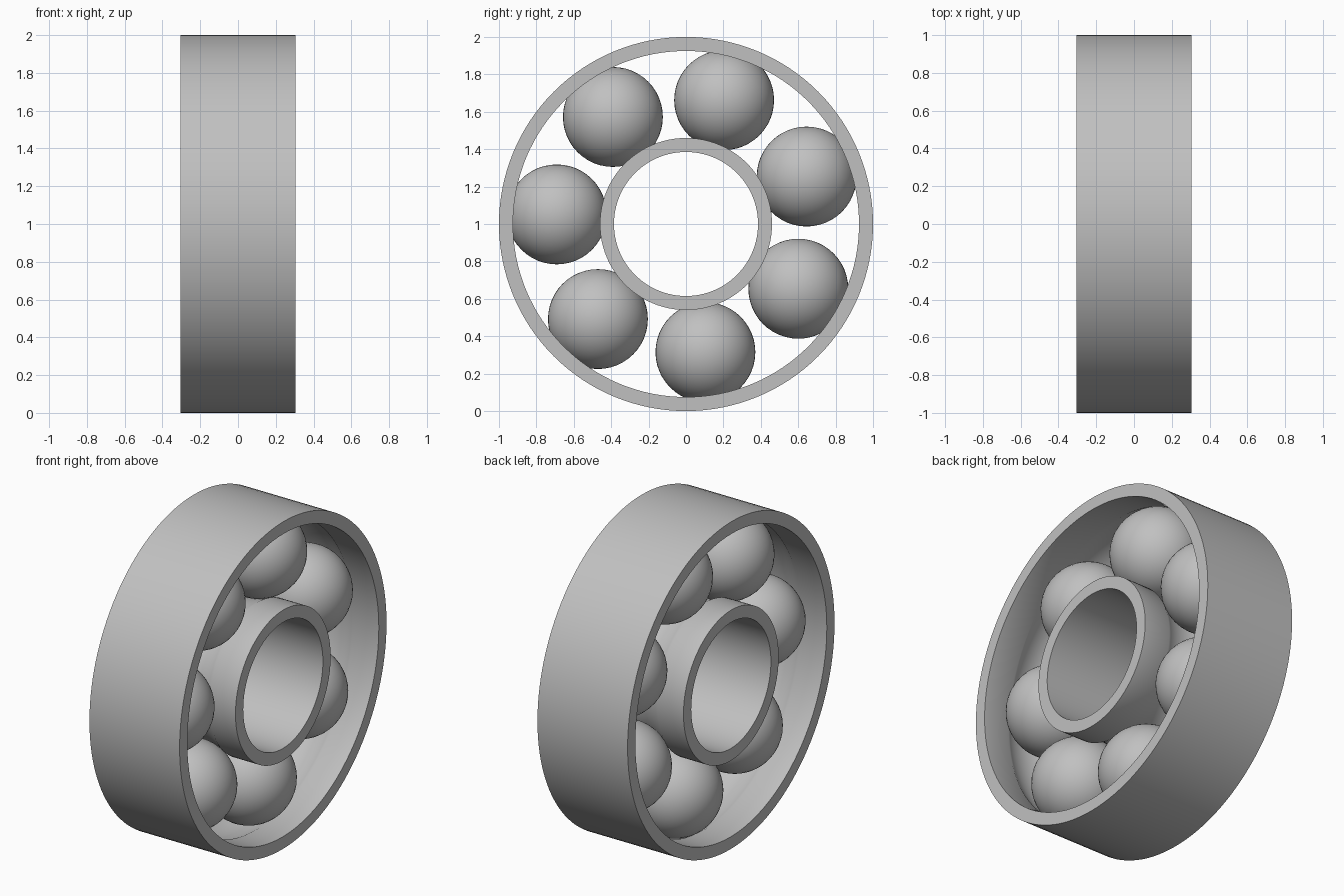
import bpy, bmesh, math
from mathutils import Matrix, Vector

HALF_WIDTH = 0.305
BALLS, BALL_R, ORBIT = 7, 0.267, 0.693
START = math.radians(72.9)
CENTRE = Vector((0, 0, 1))

if "Cube" in bpy.data.objects:
    bpy.data.objects.remove(bpy.data.objects["Cube"])

steel = bpy.data.materials.new("steel_grey")
steel.use_nodes = True
grey = (0.53, 0.53, 0.53, 1)
steel.diffuse_color = grey
steel.node_tree.nodes["Principled BSDF"].inputs["Base Color"].default_value = grey


def finish(name, bm):
    bmesh.ops.recalc_face_normals(bm, faces=bm.faces)
    mesh = bpy.data.meshes.new(name)
    bm.to_mesh(mesh)
    bm.free()
    mesh.materials.append(steel)
    obj = bpy.data.objects.new(name, mesh)
    bpy.context.collection.objects.link(obj)
    bpy.ops.object.select_all(action="DESELECT")
    obj.select_set(True)
    bpy.context.view_layer.objects.active = obj
    bpy.ops.object.shade_smooth_by_angle(angle=math.radians(30))
    return obj


def groove(race_radius, steps=12):
    """Arc of (x, radius) points where the balls sink into a race."""
    side = 1 if race_radius > ORBIT else -1
    half = math.acos(abs(race_radius - ORBIT) / BALL_R)
    angles = [half * (2 * i / steps - 1) for i in range(steps + 1)]
    return [(BALL_R * math.sin(a), ORBIT + side * BALL_R * math.cos(a)) for a in angles]


def ring(name, plain_radius, race_radius, segments=128):
    """Revolve a grooved ring section around the x axis."""
    w = HALF_WIDTH
    section = [(-w, plain_radius), (-w, race_radius), *groove(race_radius),
               (w, race_radius), (w, plain_radius)]
    bm = bmesh.new()
    loops = []
    for i in range(segments):
        a = math.tau * i / segments
        loops.append([bm.verts.new((x, r * math.cos(a), 1 + r * math.sin(a)))
                      for x, r in section])
    n = len(section)
    for i in range(segments):
        here, there = loops[i], loops[(i + 1) % segments]
        for j in range(n):
            k = (j + 1) % n
            bm.faces.new((here[j], here[k], there[k], there[j]))
    return finish(name, bm)


# Races
ring("outer_race", 1.0, 0.925)
ring("inner_race", 0.385, 0.46)

# Rolling balls, evenly spaced between the races
for i in range(BALLS):
    a = START + math.tau * i / BALLS
    place = CENTRE + ORBIT * Vector((0, math.cos(a), math.sin(a)))
    bm = bmesh.new()
    bmesh.ops.create_uvsphere(bm, u_segments=48, v_segments=24, radius=BALL_R,
                              matrix=Matrix.Translation(place))
    finish(f"ball_{i + 1}", bm)
